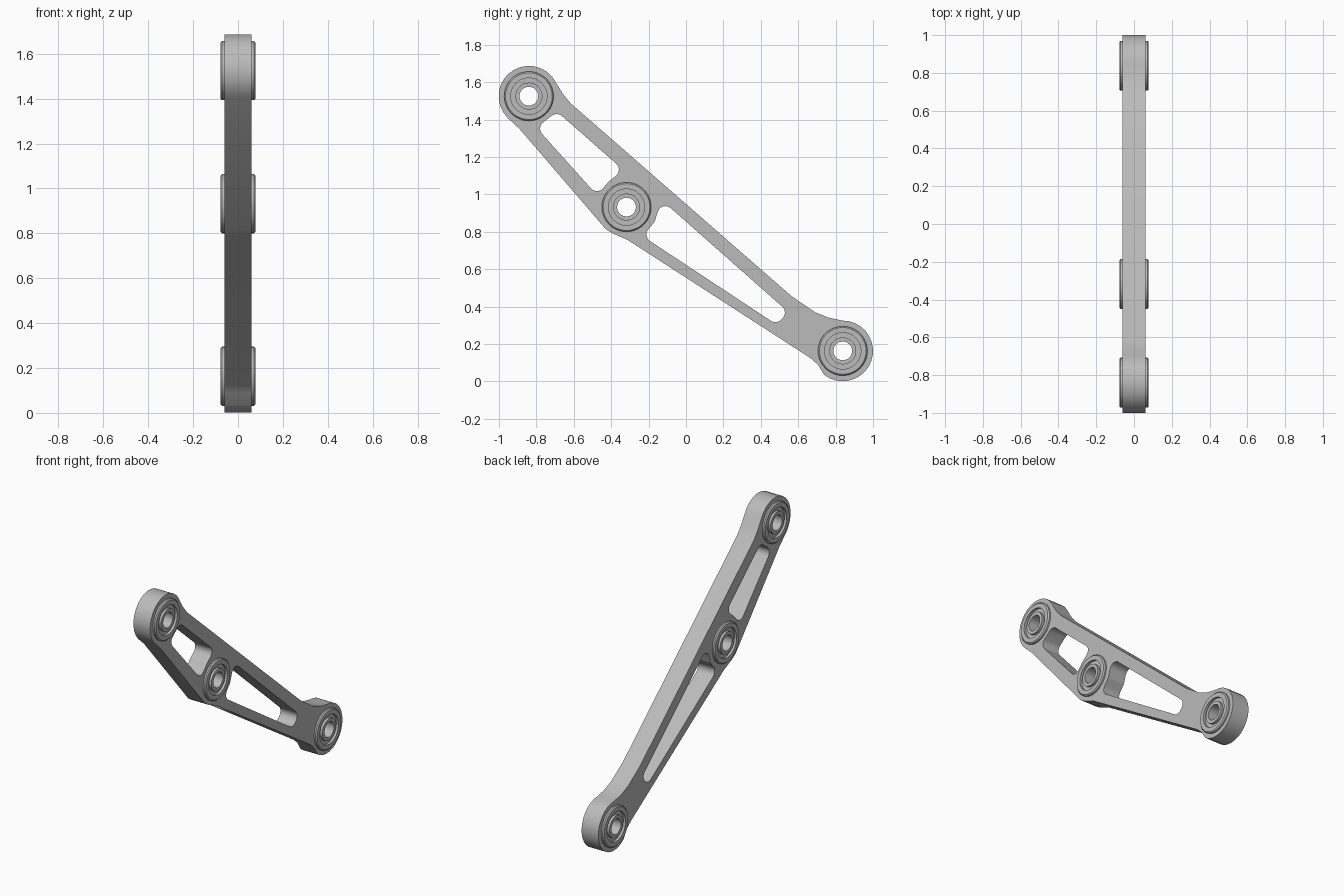
import bpy
import math
from mathutils import Matrix, Vector

if "Cube" in bpy.data.objects:
    bpy.data.objects.remove(bpy.data.objects["Cube"], do_unlink=True)

# One plain grey metal
grey = bpy.data.materials.new("grey_metal")
grey.use_nodes = True
COLOUR = (0.5, 0.5, 0.5, 1)
grey.diffuse_color = COLOUR
grey.node_tree.nodes["Principled BSDF"].inputs["Base Color"].default_value = COLOUR

# Side-plane axes: local x -> y, local y -> z, local z -> x
SIDE = Matrix(((0, 0, 1), (1, 0, 0), (0, 1, 0))).to_4x4()
TOP, MID, LOW = Vector((-0.84, 1.525)), Vector((-0.318, 0.932)), Vector((0.838, 0.163))
EYE_R = 0.162


def arc(centre, radius, start, end, steps):
    angles = [math.radians(start + (end - start) * i / steps) for i in range(steps + 1)]
    return [centre + radius * Vector((math.cos(a), math.sin(a))) for a in angles]


def rounded(corners, radius, steps=6):
    """Polygon with each corner replaced by a fillet."""
    pts = [Vector(c) for c in corners]
    out = []
    for i, p in enumerate(pts):
        a = (pts[i - 1] - p).normalized()
        b = (pts[(i + 1) % len(pts)] - p).normalized()
        half = a.angle(b) / 2
        reach = radius / math.tan(half)
        centre = p + (a + b).normalized() * radius / math.sin(half)
        u, v = p + a * reach - centre, p + b * reach - centre
        turn = u.angle_signed(v)
        for k in range(steps + 1):
            out.append(centre + Matrix.Rotation(-turn * k / steps, 2) @ u)
    return out


def finish(mesh, name):
    mesh.materials.clear()
    mesh.materials.append(grey)
    ob = bpy.data.objects.new(name, mesh)
    bpy.context.collection.objects.link(ob)
    bpy.ops.object.select_all(action='DESELECT')
    ob.select_set(True)
    bpy.context.view_layer.objects.active = ob
    bpy.ops.object.shade_smooth_by_angle(angle=math.radians(32))
    return ob


def plate(name, loops, half_width):
    curve = bpy.data.curves.new(name + "_profile", 'CURVE')
    curve.dimensions = '2D'
    curve.fill_mode = 'BOTH'
    curve.extrude = half_width
    for loop in loops:
        spline = curve.splines.new('POLY')
        spline.points.add(len(loop) - 1)
        for point, p in zip(spline.points, loop):
            point.co = (p.x, p.y, 0, 1)
        spline.use_cyclic_u = True
    helper = bpy.data.objects.new(name + "_profile", curve)
    bpy.context.collection.objects.link(helper)
    bpy.context.view_layer.update()
    source = helper.evaluated_get(bpy.context.evaluated_depsgraph_get())
    mesh = bpy.data.meshes.new_from_object(source)
    bpy.data.objects.remove(helper, do_unlink=True)
    mesh.transform(SIDE)
    return finish(mesh, name)


def lathe(name, centre, profile, sides=48):
    verts, faces = [], []
    n = len(profile)
    for i in range(sides):
        a = math.tau * i / sides
        for r, x in profile:
            verts.append((x, centre.x + r * math.cos(a), centre.y + r * math.sin(a)))
    for i in range(sides):
        j = (i + 1) % sides
        for k in range(n):
            m = (k + 1) % n
            faces.append((i * n + k, j * n + k, j * n + m, i * n + m))
    mesh = bpy.data.meshes.new(name)
    mesh.from_pydata(verts, [], faces)
    return finish(mesh, name)


# Arm outline: upper eye, lower edge with its bend, lower eye, upper edge
outline = arc(TOP, EYE_R, 28, 212, 14)
outline += [Vector(p) for p in ((-0.955, 1.41), (-0.89, 1.35), (-0.43, 0.815),
                                (-0.39, 0.79), (-0.31, 0.755), (0.665, 0.125),
                                (0.705, 0.09))]
outline += arc(LOW, EYE_R, 232, 450, 18)
outline += [Vector(p) for p in ((0.765, 0.34), (0.69, 0.37), (0.565, 0.455),
                                (-0.617, 1.487), (-0.66, 1.54))]

# Two lightening windows with rounded corners
upper_window = rounded([(-0.80, 1.357), (-0.411, 0.995), (-0.412, 1.075),
                        (-0.333, 1.13), (-0.689, 1.44)][0:1]
                       + [(-0.475, 0.995), (-0.412, 1.07), (-0.334, 1.13),
                          (-0.69, 1.442)], 0.043)
lower_window = rounded([(-0.233, 0.777), (0.484, 0.304), (0.548, 0.37),
                        (-0.131, 0.97), (-0.168, 0.852)], 0.043)
bores = [arc(c, 0.12, 0, 352.5, 47) for c in (TOP, MID, LOW)]
plate("arm_plate", [outline, upper_window, lower_window] + bores, 0.061)

# Bushings: outer sleeve, recessed ring and inner sleeve, mirrored across x
half = [(0.125, 0.078), (0.097, 0.078), (0.097, 0.062), (0.072, 0.062),
        (0.072, 0.078), (0.05, 0.078)]
rim = [(0.132, 0.071)] + half
profile = rim + [(r, -x) for r, x in reversed(rim)]
for label, centre in (("upper", TOP), ("middle", MID), ("lower", LOW)):
    lathe(label + "_bushing", centre, profile)
